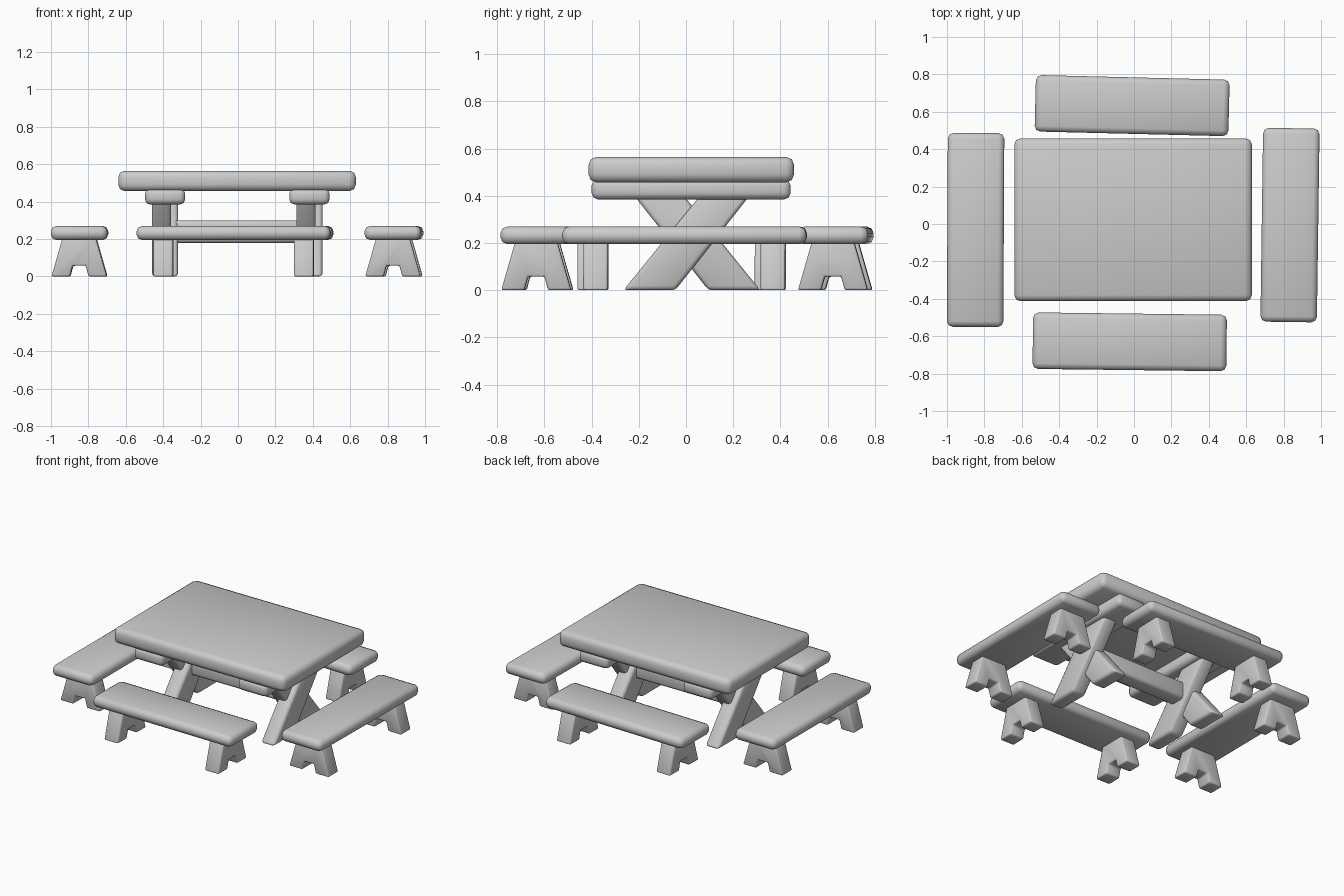
import bpy, bmesh
from math import radians
from mathutils import Matrix, Vector

if "Cube" in bpy.data.objects:
    bpy.data.objects.remove(bpy.data.objects["Cube"])


def finish(name, bm, matrix, bevel, segments=2):
    bmesh.ops.recalc_face_normals(bm, faces=bm.faces[:])
    bmesh.ops.bevel(bm, geom=bm.edges[:], offset=bevel, segments=segments,
                    profile=0.5, affect='EDGES', clamp_overlap=True)
    bm.transform(matrix)
    bmesh.ops.recalc_face_normals(bm, faces=bm.faces[:])
    mesh = bpy.data.meshes.new(name)
    bm.to_mesh(mesh)
    bm.free()
    mesh.shade_smooth()
    obj = bpy.data.objects.new(name, mesh)
    bpy.context.collection.objects.link(obj)
    return obj


def slab(name, lo, hi, bevel, matrix=Matrix()):
    """Rounded box between two corners."""
    lo, hi = Vector(lo), Vector(hi)
    bm = bmesh.new()
    bmesh.ops.create_cube(bm, size=1)
    for v in bm.verts:
        v.co = (lo + hi) / 2 + v.co * (hi - lo)
    return finish(name, bm, matrix, bevel)


def board(name, profile, x0, x1, bevel, matrix=Matrix()):
    """Rounded (y, z) profile extruded along x."""
    bm = bmesh.new()
    face = bm.faces.new([bm.verts.new((x0, y, z)) for y, z in profile])
    ext = bmesh.ops.extrude_face_region(bm, geom=[face])
    verts = [g for g in ext['geom'] if isinstance(g, bmesh.types.BMVert)]
    bmesh.ops.translate(bm, verts=verts, vec=(x1 - x0, 0, 0))
    return finish(name, bm, matrix, bevel)


# Table top
slab("table_top", (-0.64, -0.413, 0.457), (0.63, 0.458, 0.565), 0.033)

# Crossed legs with a bar on top, at both ends
leg = [(-0.265, 0), (-0.045, 0), (0.285, 0.42), (0.075, 0.42)]
mirrored = [(0.05 - y, z) for y, z in leg]
for side, x in (("left", -0.39), ("right", 0.382)):
    slab(side + "_top_bar", (x - 0.107, -0.4, 0.385), (x + 0.107, 0.443, 0.47), 0.026)
    board(side + "_cross_leg_a", leg, x - 0.033, x + 0.07, 0.018)
    board(side + "_cross_leg_b", mirrored, x - 0.07, x + 0.033, 0.018)

# Stretcher between the crossed legs
slab("stretcher", (-0.42, -0.03, 0.18), (0.41, 0.08, 0.3), 0.02)

# Four benches: centre and turn
foot = [(-0.148, 0), (-0.05, 0), (-0.035, 0.058), (0.035, 0.058),
        (0.05, 0), (0.148, 0), (0.085, 0.22), (-0.085, 0.22)]
benches = {
    "front": (-0.023, -0.63, -0.7),
    "back": (-0.01, 0.633, -1.4),
    "left": (-0.847, -0.032, 89.7),
    "right": (0.834, -0.006, 89.2),
}
for side, (x, y, turn) in benches.items():
    place = Matrix.Translation((x, y, 0)) @ Matrix.Rotation(radians(turn), 4, 'Z')
    slab(side + "_bench_seat", (-0.518, -0.151, 0.195), (0.518, 0.151, 0.27), 0.03, place)
    for end, c in (("a", -0.376), ("b", 0.376)):
        board(f"{side}_bench_leg_{end}", foot, c - 0.052, c + 0.052, 0.009, place)
